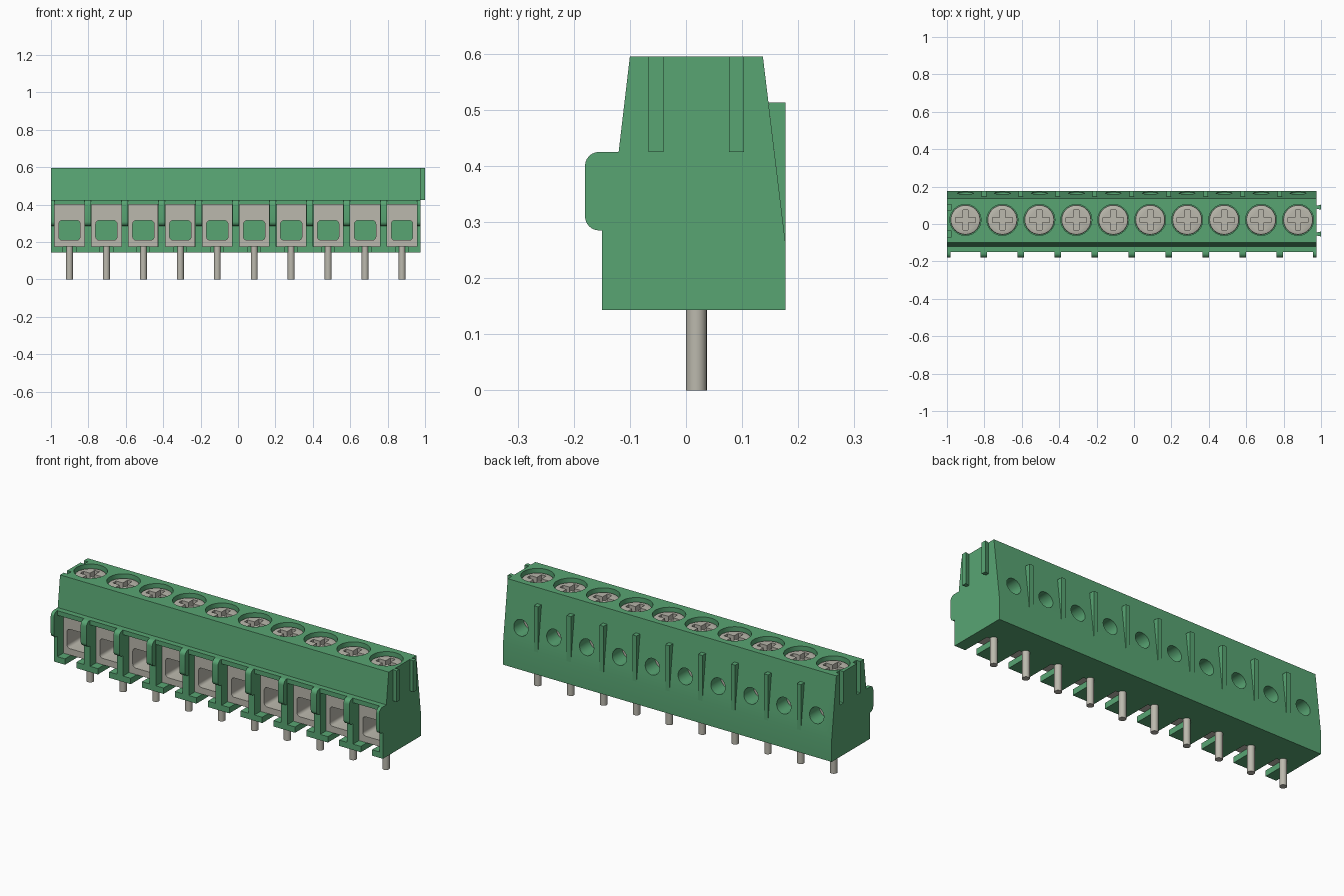
import bpy, bmesh, math
from mathutils import Matrix

if "Cube" in bpy.data.objects:
    bpy.data.objects.remove(bpy.data.objects["Cube"], do_unlink=True)

COUNT, PITCH = 10, 0.1976
X0, X1 = -1.0, 0.976
CENTRES = [X0 + PITCH * (i + 0.5) for i in range(COUNT)]
BOUNDS = [X0 + PITCH * i for i in range(1, COUNT)]
SCREW_Y = 0.022


def material(name, rgb):
    m = bpy.data.materials.new(name)
    m.use_nodes = True
    m.diffuse_color = (*rgb, 1)
    m.node_tree.nodes["Principled BSDF"].inputs["Base Color"].default_value = (*rgb, 1)
    return m


GREEN = material("green plastic", (0.098, 0.376, 0.171))
METAL = material("grey metal", (0.50, 0.485, 0.42))


def add(name, bm, mat):
    bmesh.ops.recalc_face_normals(bm, faces=bm.faces)
    me = bpy.data.meshes.new(name)
    bm.to_mesh(me)
    bm.free()
    me.materials.append(mat)
    ob = bpy.data.objects.new(name, me)
    bpy.context.collection.objects.link(ob)
    return ob


def prism(bm, pts, place, a, b):
    """Extrude a 2D outline from a to b; place(u, v, w) gives the 3D point."""
    lo = [bm.verts.new(place(u, v, a)) for u, v in pts]
    hi = [bm.verts.new(place(u, v, b)) for u, v in pts]
    n = len(pts)
    bm.faces.new(lo)
    bm.faces.new(hi[::-1])
    for i in range(n):
        bm.faces.new((lo[i], lo[(i + 1) % n], hi[(i + 1) % n], hi[i]))


def along_x(u, v, w):
    return (w, u, v)


def along_y(u, v, w):
    return (u, w, v)


def along_z(u, v, w):
    return (u, v, w)


def box(bm, x0, x1, y0, y1, z0, z1):
    prism(bm, [(x0, y0), (x1, y0), (x1, y1), (x0, y1)], along_z, z0, z1)


def circle(cx, cy, r, n=32):
    return [(cx + r * math.cos(2 * math.pi * i / n), cy + r * math.sin(2 * math.pi * i / n))
            for i in range(n)]


def rounded(x0, x1, y0, y1, r, n=5):
    pts = []
    for k, (cx, cy) in enumerate([(x1 - r, y1 - r), (x0 + r, y1 - r), (x0 + r, y0 + r), (x1 - r, y0 + r)]):
        for i in range(n + 1):
            a = math.pi / 2 * (k + i / n)
            pts.append((cx + r * math.cos(a), cy + r * math.sin(a)))
    return pts


def cut(ob, bm):
    """Subtract the cutter shape and bake the result."""
    cutter = add("cutter", bm, ob.data.materials[0])
    cutter.hide_render = True
    mod = ob.modifiers.new("cut", 'BOOLEAN')
    mod.operation, mod.solver, mod.object = 'DIFFERENCE', 'EXACT', cutter
    bpy.context.view_layer.objects.active = ob
    bpy.ops.object.modifier_apply(modifier=mod.name)
    bpy.data.objects.remove(cutter, do_unlink=True)


def smooth(ob):
    bpy.ops.object.select_all(action='DESELECT')
    ob.select_set(True)
    bpy.context.view_layer.objects.active = ob
    bpy.ops.object.shade_smooth_by_angle(angle=math.radians(30))


def repeat(ob, name):
    """Place linked copies in every remaining pole."""
    for i in range(1, COUNT):
        c = bpy.data.objects.new(f"{name}_{i + 1}", ob.data)
        c.location.x = PITCH * i
        bpy.context.collection.objects.link(c)


# Housing
bm = bmesh.new()
prism(bm, [(-0.15, 0.143), (0.177, 0.143), (0.177, 0.265), (0.137, 0.595),
           (-0.1, 0.595), (-0.12, 0.425), (-0.15, 0.425)], along_x, X0, X1)
housing = add("housing", bm, GREEN)

# Wire chambers
bm = bmesh.new()
for x in CENTRES:
    box(bm, x - 0.08, x + 0.08, -0.3, 0.08, 0.175, 0.40)
cut(housing, bm)

# Pin notches in the chamber floor
bm = bmesh.new()
for x in CENTRES:
    box(bm, x - 0.034, x + 0.034, -0.3, 0.01, 0.1, 0.2)
cut(housing, bm)

# Screw wells and side slots
bm = bmesh.new()
for x in CENTRES:
    prism(bm, circle(x, SCREW_Y, 0.083), along_z, 0.45, 0.7)
for y in (-0.0535, 0.09):
    box(bm, X0 - 0.1, X0 + 0.024, y - 0.015, y + 0.015, 0.425, 0.7)
cut(housing, bm)

# Round test holes in the sloping back
bm = bmesh.new()
for x in CENTRES:
    prism(bm, circle(x, 0.365, 0.043), along_y, 0.07, 0.3)
cut(housing, bm)
smooth(housing)

# Rounded guide ribs on the front edges of the chamber walls
r = 0.025
nose = [(-0.15, 0.285)]
for k, cz in ((0, 0.285 + r), (1, 0.425 - r)):
    for i in range(7):
        a = math.pi * 1.5 - math.pi / 2 * (k + i / 6)
        nose.append((-0.18 + r + r * math.cos(a), cz + r * math.sin(a)))
nose.append((-0.15, 0.425))
bm = bmesh.new()
for x in BOUNDS:
    prism(bm, nose, along_x, x - 0.0175, x + 0.0175)
prism(bm, nose, along_x, X0, X0 + 0.0188)
prism(bm, nose, along_x, X1 - 0.0188, X1)
smooth(add("front_ribs", bm, GREEN))

# Wedge ribs on the back
bm = bmesh.new()
for x in BOUNDS:
    prism(bm, [(0.177, 0.265), (0.177, 0.513), (0.147, 0.513)], along_x, x - 0.0125, x + 0.0125)
add("back_ribs", bm, GREEN)

# Dovetail tabs on the left end
bm = bmesh.new()
for y in (-0.0535, 0.09):
    prism(bm, [(X1, y - 0.008), (1.0, y - 0.0135), (1.0, y + 0.0135), (X1, y + 0.008)],
          along_z, 0.425, 0.595)
add("end_tabs", bm, GREEN)

# Wire clamps with a rounded square opening
cx = CENTRES[0]
bm = bmesh.new()
box(bm, cx - 0.0795, cx + 0.0795, -0.10, 0.079, 0.1755, 0.3995)
clamp = add("wire_clamp_1", bm, METAL)
bm = bmesh.new()
prism(bm, rounded(cx - 0.057, cx + 0.057, 0.21, 0.315, 0.018), along_y, -0.2, 0.2)
cut(clamp, bm)
smooth(clamp)
repeat(clamp, "wire_clamp")

# Screws with a chamfered head and a cross slot
bm = bmesh.new()
bmesh.ops.create_cone(bm, cap_ends=True, segments=32, radius1=0.08, radius2=0.08, depth=0.125,
                      matrix=Matrix.Translation((cx, SCREW_Y, 0.5125)))
rim = [e for e in bm.edges if all(v.co.z > 0.57 for v in e.verts)]
bmesh.ops.bevel(bm, geom=rim, offset=0.008, segments=2, affect='EDGES', profile=0.5)
screw = add("screw_1", bm, METAL)
bm = bmesh.new()
a, b = 0.014, 0.054
cross = [(a, a), (a, b), (-a, b), (-a, a), (-b, a), (-b, -a),
         (-a, -a), (-a, -b), (a, -b), (a, -a), (b, -a), (b, a)]
prism(bm, [(cx + u, SCREW_Y + v) for u, v in cross], along_z, 0.545, 0.7)
cut(screw, bm)
smooth(screw)
repeat(screw, "screw")

# Solder pins
bm = bmesh.new()
prism(bm, circle(cx, 0.0185, 0.0185, 24), along_z, 0, 0.176)
pin = add("pin_1", bm, METAL)
smooth(pin)
repeat(pin, "pin")
